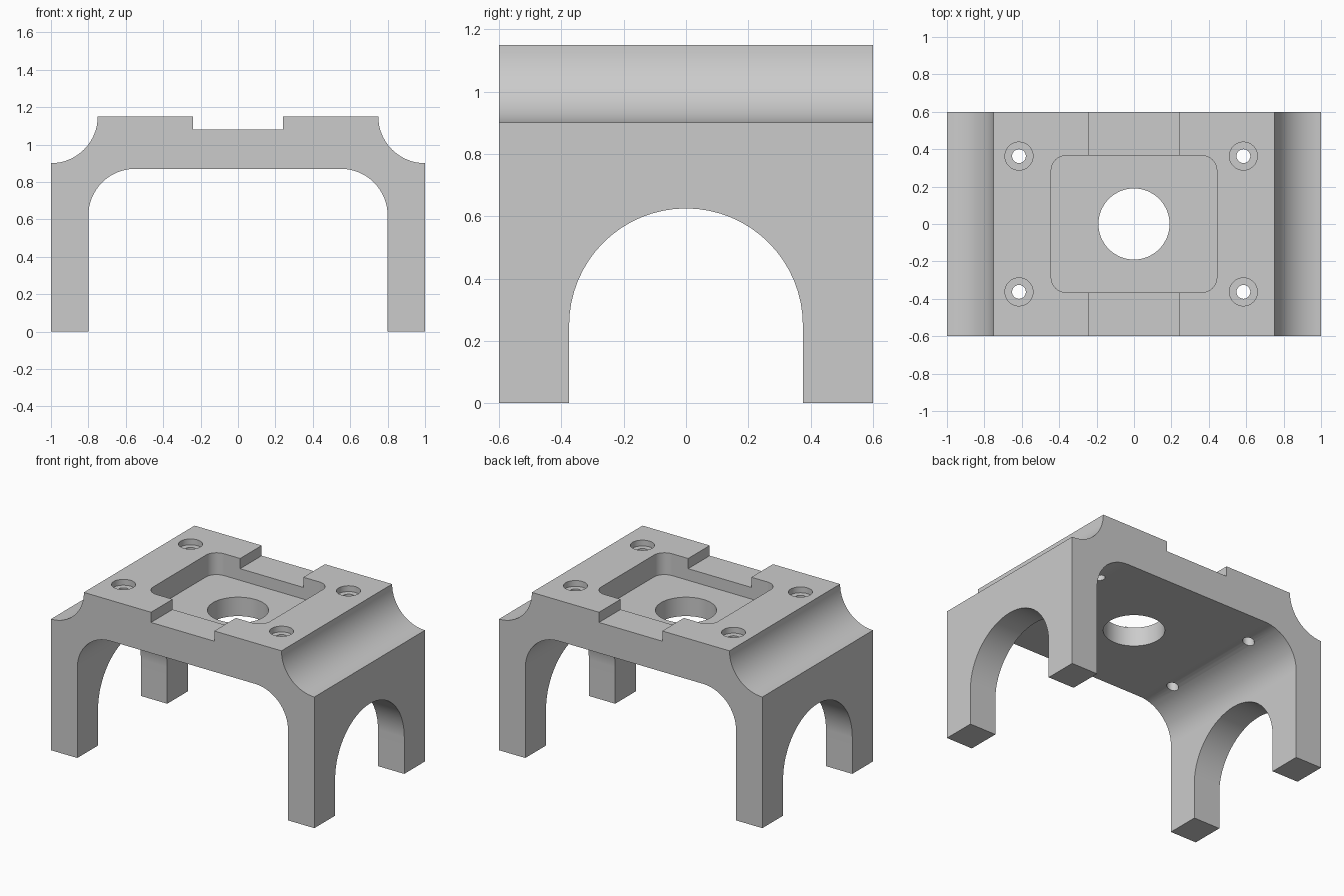
import bpy, bmesh
from math import sin, cos, radians

if "Cube" in bpy.data.objects:
    bpy.data.objects.remove(bpy.data.objects["Cube"])


def arc(cx, cy, r, a0, a1, n=16):
    """Points on an arc, angles in degrees."""
    return [(cx + r * cos(radians(a0 + (a1 - a0) * i / n)),
             cy + r * sin(radians(a0 + (a1 - a0) * i / n))) for i in range(n + 1)]


def prism(name, outline, lo, hi, axis):
    """Extrude a 2D outline between lo and hi along the given axis."""
    place = {'X': lambda u, v, w: (w, u, v),
             'Y': lambda u, v, w: (u, w, v),
             'Z': lambda u, v, w: (u, v, w)}[axis]
    bm = bmesh.new()
    a = [bm.verts.new(place(u, v, lo)) for u, v in outline]
    b = [bm.verts.new(place(u, v, hi)) for u, v in outline]
    bm.faces.new(a)
    bm.faces.new(b)
    for i in range(len(a)):
        j = (i + 1) % len(a)
        bm.faces.new((a[i], a[j], b[j], b[i]))
    bmesh.ops.recalc_face_normals(bm, faces=bm.faces)
    mesh = bpy.data.meshes.new(name)
    bm.to_mesh(mesh)
    bm.free()
    ob = bpy.data.objects.new(name, mesh)
    bpy.context.collection.objects.link(ob)
    return ob


def circle(cx, cy, r, n):
    return arc(cx, cy, r, 0, 360, n)[:-1]


# Bracket body: right half of the front profile, mirrored to the left
half = [(0.24, 1.08), (0.24, 1.15)]
half += arc(1, 1.15, 0.25, 180, 270)
half += [(1, 0), (0.8, 0)]
half += arc(0.55, 0.62, 0.25, 0, 90)
profile = half + [(-x, z) for x, z in reversed(half)]
body = prism("mounting_bracket", profile, -0.6, 0.6, 'Y')

cutters = []

# Arched opening through both side walls
arch = [(-0.375, -0.1), (0.375, -0.1)] + arc(0, 0.25, 0.375, 0, 180, 32)
cutters.append(prism("arch_cutter", arch, -1.2, 1.2, 'X'))

# Rounded pocket in the top plate
px, py, pr = 0.443, 0.366, 0.08
pocket = []
for sx, sy, a in ((1, 1, 0), (-1, 1, 90), (-1, -1, 180), (1, -1, 270)):
    pocket += arc(sx * (px - pr), sy * (py - pr), pr, a, a + 90, 8)
cutters.append(prism("pocket_cutter", pocket, 1.0, 1.4, 'Z'))

# Centre bore
cutters.append(prism("bore_cutter", circle(0, 0, 0.19, 64), 0.7, 1.3, 'Z'))

# Counterbored screw holes
for x in (-0.615, 0.585):
    for y in (-0.363, 0.363):
        cutters.append(prism("counterbore_cutter", circle(x, y, 0.075, 32), 1.11, 1.4, 'Z'))
        cutters.append(prism("screw_hole_cutter", circle(x, y, 0.037, 24), 0.7, 1.3, 'Z'))

bpy.context.view_layer.objects.active = body
body.select_set(True)
for c in cutters:
    c.hide_render = True
    c.select_set(False)
    mod = body.modifiers.new("cut", 'BOOLEAN')
    mod.operation = 'DIFFERENCE'
    mod.solver = 'EXACT'
    mod.object = c
    bpy.ops.object.modifier_apply(modifier=mod.name)
    bpy.data.objects.remove(c, do_unlink=True)

# Smooth curved faces, crisp edges, flat planes kept flat
bpy.ops.object.shade_smooth_by_angle(angle=radians(30))
wn = body.modifiers.new("weighted_normals", 'WEIGHTED_NORMAL')
wn.keep_sharp = True
